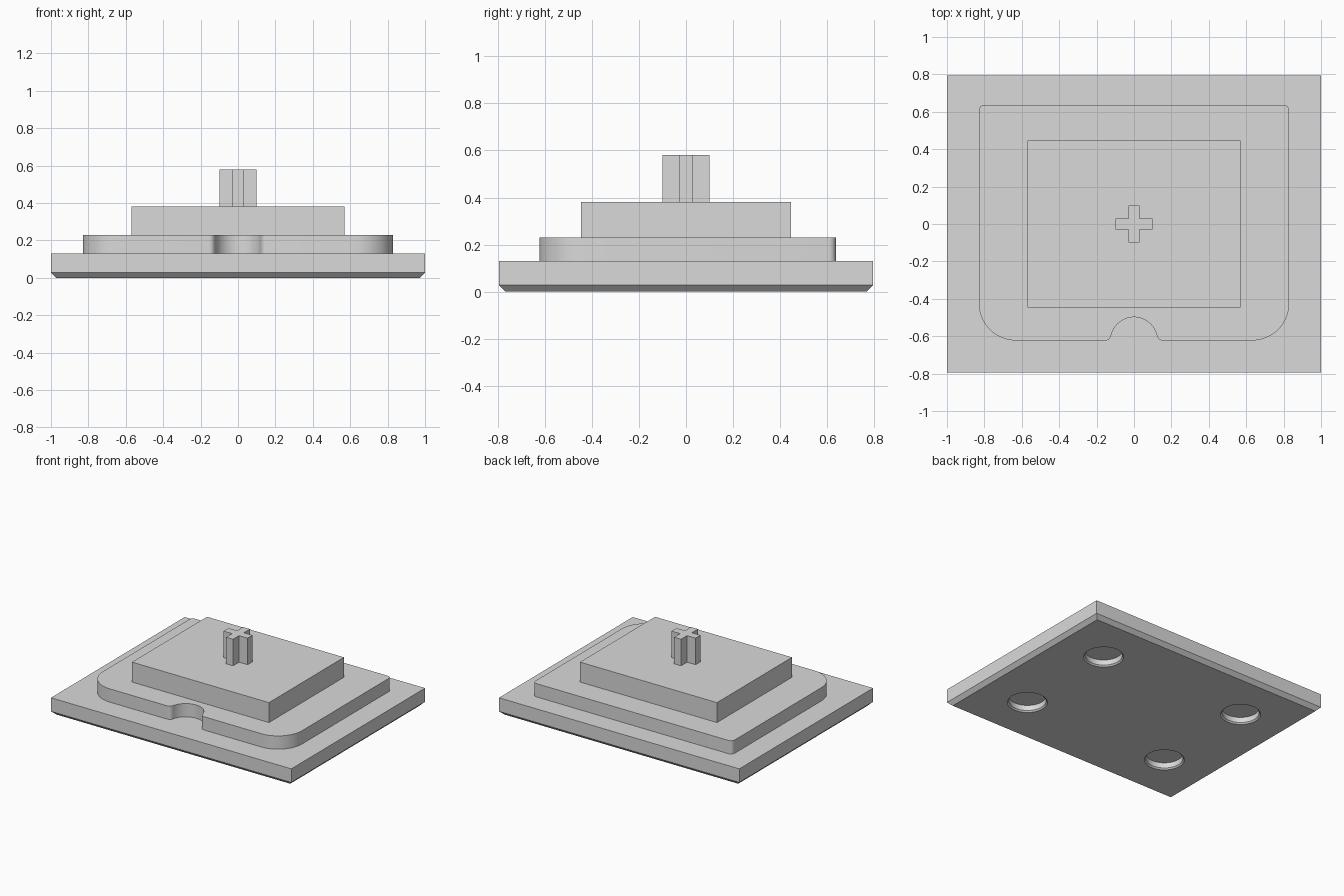
import bpy, bmesh, math

if "Cube" in bpy.data.objects:
    bpy.data.objects.remove(bpy.data.objects["Cube"])

grey = bpy.data.materials.new("light_grey")
grey.diffuse_color = (0.7, 0.7, 0.7, 1)
grey.use_nodes = True
grey.node_tree.nodes["Principled BSDF"].inputs["Base Color"].default_value = grey.diffuse_color


def loft(name, layers):
    """Solid from a stack of (z, outline) layers, outlines anticlockwise."""
    bm = bmesh.new()
    rings = [[bm.verts.new((x, y, z)) for x, y in pts] for z, pts in layers]
    bm.faces.new(rings[0][::-1])
    bm.faces.new(rings[-1])
    n = len(rings[0])
    for a, b in zip(rings, rings[1:]):
        for i in range(n):
            j = (i + 1) % n
            bm.faces.new((a[i], a[j], b[j], b[i]))
    bmesh.ops.recalc_face_normals(bm, faces=bm.faces)
    me = bpy.data.meshes.new(name)
    bm.to_mesh(me)
    bm.free()
    me.materials.append(grey)
    ob = bpy.data.objects.new(name, me)
    bpy.context.collection.objects.link(ob)
    return ob


def rect(w, d):
    return [(-w, -d), (w, -d), (w, d), (-w, d)]


def arc(cx, cy, r, a0, a1, n):
    return [(cx + r * math.cos(math.radians(a0 + (a1 - a0) * i / n)),
             cy + r * math.sin(math.radians(a0 + (a1 - a0) * i / n)))
            for i in range(n + 1)]


def smooth(ob):
    bpy.ops.object.select_all(action='DESELECT')
    ob.select_set(True)
    bpy.context.view_layer.objects.active = ob
    bpy.ops.object.shade_smooth_by_angle(angle=math.radians(30))


# Base plate with chamfered lower edge
base = loft("base_plate", [(0, rect(0.972, 0.767)), (0.028, rect(1, 0.795)),
                           (0.13, rect(1, 0.795))])

# Four round recesses with chamfered rims in the underside
for sx in (-1, 1):
    for sy in (-1, 1):
        cut = loft("recess_cutter", [
            (z, arc(sx * 0.61, sy * 0.405, r, 0, 360 * 47 / 48, 47))
            for z, r in ((-0.02, 0.157), (0.01, 0.127), (0.05, 0.127))])
        cut.hide_render = True
        mod = base.modifiers.new("recess", 'BOOLEAN')
        mod.operation = 'DIFFERENCE'
        mod.solver = 'EXACT'
        mod.object = cut
        bpy.context.view_layer.objects.active = base
        bpy.ops.object.modifier_apply(modifier=mod.name)
        bpy.data.objects.remove(cut)
smooth(base)

# Middle tier: rounded outline with a finger notch at the front
W, F, B = 0.83, -0.623, 0.637
R, r, fx = 0.125, 0.0336, 0.155          # notch radius, lip fillet, fillet x
tilt = math.degrees(math.atan2(r, fx))   # angle where fillet meets notch
half = arc(fx, F + r, r, 180 + tilt, 270, 8)
half += arc(W - 0.2, F + 0.2, 0.2, -90, 0, 16)
half += arc(W - 0.03, B - 0.03, 0.03, 0, 90, 6)
notch = arc(0, F, R, 180 - tilt, tilt, 24)[1:-1]
outline = half + [(-x, y) for x, y in reversed(half)] + notch
smooth(loft("notched_tier", [(0.13, outline), (0.23, outline)]))

# Upper block
loft("upper_block", [(0.23, rect(0.57, 0.446)), (0.38, rect(0.57, 0.446))])

# Cross-shaped stem
a, t = 0.1, 0.029
quarter = [(a, -t), (a, t), (t, t)]
cross = []
for k in range(4):
    for x, y in quarter:
        for _ in range(k):
            x, y = -y, x
        cross.append((x, y))
loft("cross_stem", [(0.38, cross), (0.58, cross)])
